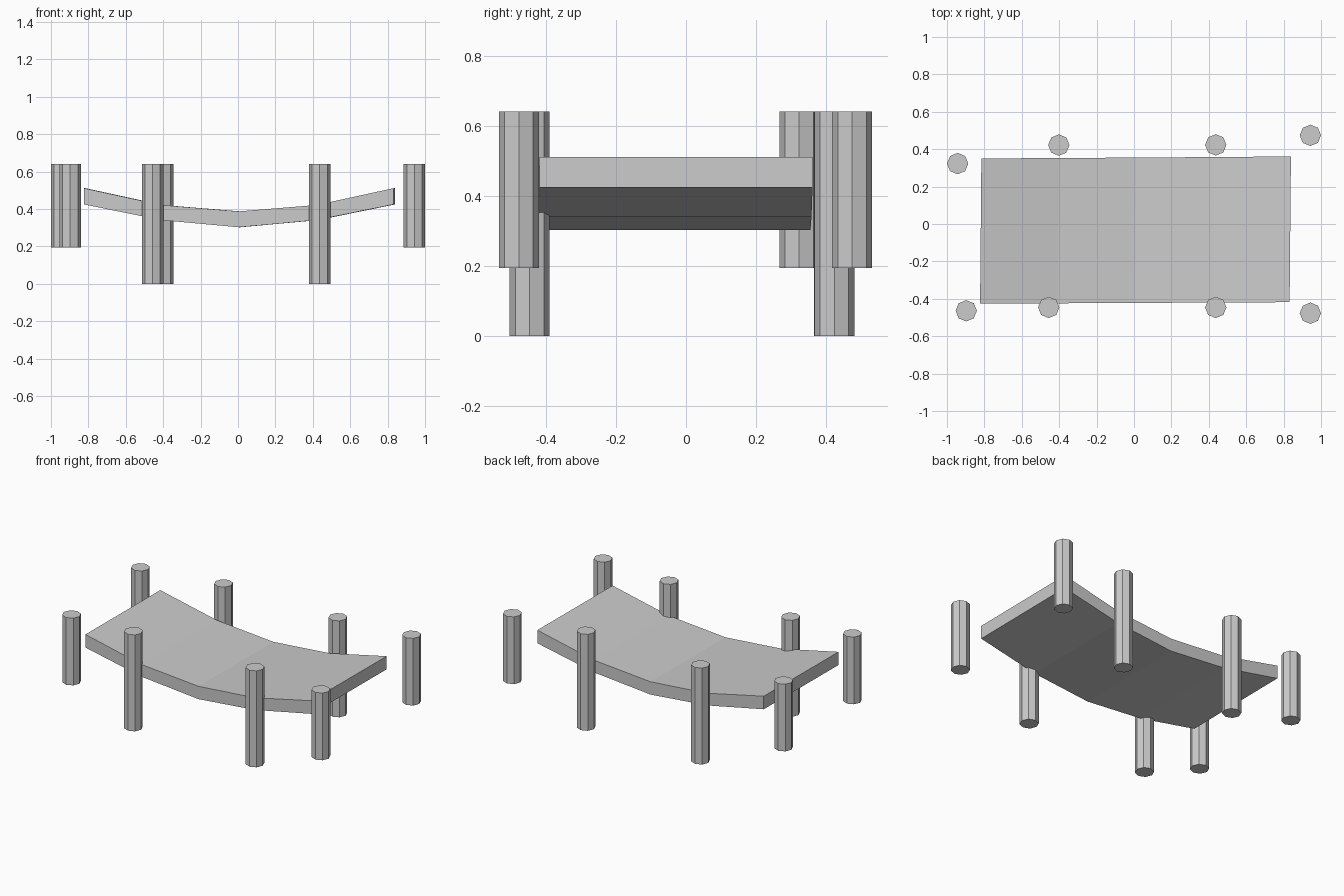
import bpy, bmesh

if "Cube" in bpy.data.objects:
    bpy.data.objects.remove(bpy.data.objects["Cube"])

# Posts: eight-sided, inner ones reach the ground, end ones hang higher
def post(name, x, y, bottom):
    top = 0.64
    bpy.ops.mesh.primitive_cylinder_add(vertices=8, radius=0.057, depth=top - bottom,
                                        location=(x, y, (top + bottom) / 2))
    bpy.context.object.name = name

for i, (x, y) in enumerate([(-0.402, 0.422), (-0.456, -0.446), (0.437, 0.423), (0.437, -0.446)]):
    post(f"inner_post_{i + 1}", x, y, 0.0)
for i, (x, y) in enumerate([(-0.943, 0.323), (-0.897, -0.464), (0.943, 0.474), (0.943, -0.477)]):
    post(f"end_post_{i + 1}", x, y, 0.194)

# Sagging bridge deck: rows of (front x, back x, front y, back y, bottom z, top z)
rows = [(-0.823, -0.816, -0.425, 0.350, 0.424, 0.511),
        (-0.409, -0.402, -0.424, 0.353, 0.340, 0.421),
        (0.005, 0.012, -0.422, 0.355, 0.302, 0.387),
        (0.419, 0.426, -0.420, 0.358, 0.340, 0.421),
        (0.832, 0.839, -0.418, 0.361, 0.424, 0.511)]
bm = bmesh.new()
rings = [[bm.verts.new(p) for p in ((fx, fy, b), (bx, by, b), (bx, by, t), (fx, fy, t))]
         for fx, bx, fy, by, b, t in rows]
for r, s in zip(rings, rings[1:]):
    for k in range(4):
        n = (k + 1) % 4
        bm.faces.new((r[k], r[n], s[n], s[k]))
bm.faces.new(rings[0])
bm.faces.new(rings[-1])
bmesh.ops.recalc_face_normals(bm, faces=bm.faces)
mesh = bpy.data.meshes.new("deck")
bm.to_mesh(mesh)
bm.free()
bpy.context.collection.objects.link(bpy.data.objects.new("deck", mesh))
